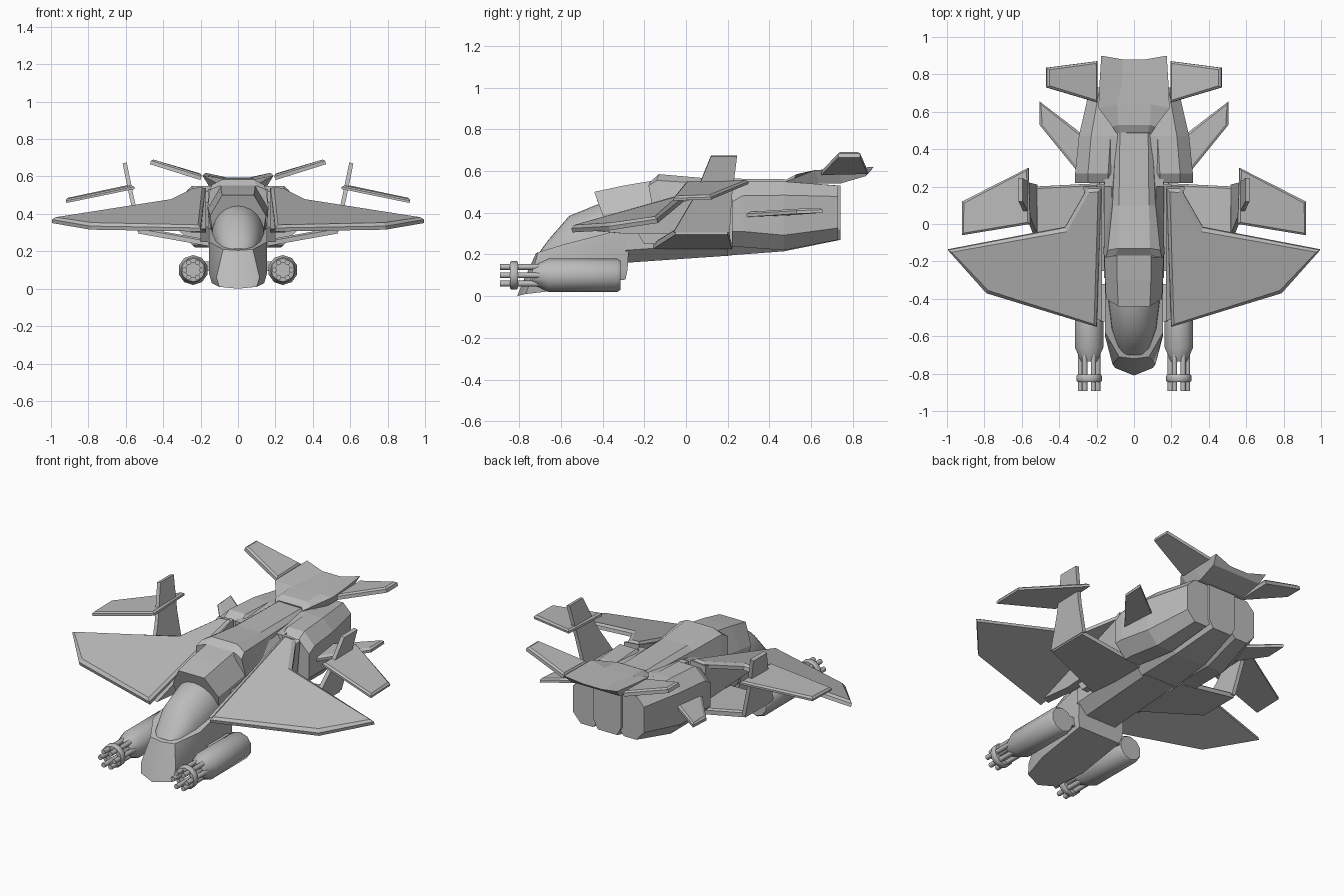
import bpy, bmesh, math
from mathutils import Vector, Matrix

if "Cube" in bpy.data.objects:
    bpy.data.objects.remove(bpy.data.objects["Cube"], do_unlink=True)

GREY = (0.5, 0.5, 0.5, 1)
hull = bpy.data.materials.new("hull grey")
hull.use_nodes = True
hull.diffuse_color = GREY
hull.node_tree.nodes["Principled BSDF"].inputs["Base Color"].default_value = GREY


def finish(name, bm, mirror=False, smooth=0):
    """Turn a bmesh into an object, optionally mirrored to the other side."""
    bmesh.ops.remove_doubles(bm, verts=bm.verts, dist=0.0005)
    bmesh.ops.recalc_face_normals(bm, faces=bm.faces)
    me = bpy.data.meshes.new(name)
    bm.to_mesh(me)
    bm.free()
    me.materials.append(hull)
    ob = bpy.data.objects.new(name, me)
    bpy.context.scene.collection.objects.link(ob)
    if smooth:
        bpy.ops.object.select_all(action="DESELECT")
        ob.select_set(True)
        bpy.context.view_layer.objects.active = ob
        bpy.ops.object.shade_smooth_by_angle(angle=math.radians(smooth))
    if mirror:
        ob.modifiers.new("Mirror", "MIRROR").use_mirror_merge = False
    return ob


def bridge(bm, rings, cap=True):
    rows = [[bm.verts.new(p) for p in ring] for ring in rings]
    n = len(rows[0])
    for a, b in zip(rows, rows[1:]):
        for i in range(n):
            j = (i + 1) % n
            bm.faces.new((a[i], a[j], b[j], b[i]))
    if cap:
        bm.faces.new(rows[0])
        bm.faces.new(rows[-1])


def hull_loft(name, rings, smooth=0):
    """Loft half rings (x >= 0, listed top to bottom) closed by symmetry."""
    bm = bmesh.new()
    bridge(bm, [r + [(-x, y, z) for x, y, z in reversed(r)] for r in rings])
    return finish(name, bm, smooth=smooth)


def plate(name, outline, thick=0.025, rim=0.015, mirror=True):
    """Thin panel with a chamfered upper rim."""
    bm = bmesh.new()
    face = bm.faces.new([bm.verts.new(p) for p in outline])
    face.normal_update()
    if face.normal.z < 0:
        face.normal_flip()
    nrm = face.normal.copy()
    low = bm.faces.new([bm.verts.new(v.co - nrm * thick) for v in face.verts])
    top, bot = list(face.verts), list(low.verts)
    for i in range(len(top)):
        j = (i + 1) % len(top)
        bm.faces.new((top[i], bot[i], bot[j], top[j]))
    bmesh.ops.inset_individual(bm, faces=[face], thickness=rim, depth=rim * 0.6)
    return finish(name, bm, mirror)


def lathe(bm, x, z, profile, sides, turn=0.0, cap=True):
    """Revolve (y, radius) pairs about an axis parallel to y."""
    rings = []
    for y, r in profile:
        angles = [turn + math.tau * k / sides for k in range(sides)]
        rings.append([(x + r * math.cos(a), y, z + r * math.sin(a)) for a in angles])
    bridge(bm, rings, cap)


# Nose tub: floor outline, then deck outline
floor = [(0.0, -0.81, 0.0), (0.1, -0.77, 0.01), (0.14, -0.6, 0.03), (0.14, -0.29, 0.08)]
deck = [(0.0, -0.72, 0.205), (0.08, -0.71, 0.21), (0.155, -0.58, 0.25), (0.155, -0.27, 0.33)]
waist = [(0.0, -0.79, 0.05), (0.115, -0.75, 0.06), (0.155, -0.6, 0.08), (0.155, -0.28, 0.13)]
bm = bmesh.new()
bridge(bm, [r + [(-x, y, z) for x, y, z in reversed(r)] for r in (floor, waist, deck)])
finish("nose_tub", bm, smooth=40)


# Canopy: arches growing toward the hood
def arch(y, width, base, top):
    return [(width * math.sin(a), y, base + (top - base) * math.cos(a))
            for a in (math.radians(15 * k) for k in range(7))]


hull_loft("canopy", [arch(-0.7, 0.05, 0.205, 0.215), arch(-0.66, 0.085, 0.21, 0.27),
                     arch(-0.56, 0.12, 0.24, 0.385), arch(-0.4, 0.14, 0.28, 0.45),
                     arch(-0.3, 0.14, 0.3, 0.46)], smooth=35)

# Overhanging hood behind the canopy
hull_loft("canopy_hood", [
    [(0.085, -0.44, 0.5), (0.15, -0.4, 0.39), (0.14, -0.38, 0.33)],
    [(0.09, -0.3, 0.53), (0.155, -0.28, 0.41), (0.15, -0.28, 0.3)],
    [(0.09, -0.12, 0.56), (0.16, -0.12, 0.44), (0.16, -0.12, 0.3)]])

# Raised spine
hull_loft("spine", [
    [(0.1, -0.17, 0.55), (0.15, -0.18, 0.53), (0.165, -0.16, 0.42)],
    [(0.085, -0.13, 0.585), (0.14, -0.14, 0.555), (0.16, -0.1, 0.42)],
    [(0.08, 0.1, 0.565), (0.115, 0.1, 0.54), (0.15, 0.1, 0.42)],
    [(0.075, 0.52, 0.56), (0.095, 0.52, 0.54), (0.12, 0.52, 0.42)]])

# Main body with keel
hull_loft("fuselage", [
    [(0.12, y, top), (0.16, y, top - 0.06), (0.16, y, low + 0.06), (0.1, y, low)]
    for y, top, low in ((-0.29, 0.44, 0.16), (0.0, 0.5, 0.18), (0.22, 0.53, 0.195))])
hull_loft("tail_body", [
    [(w, y, top), (w, y, low + 0.05), (w * 0.7, y, low)]
    for y, w, top, low in ((0.2, 0.16, 0.53, 0.195), (0.47, 0.14, 0.55, 0.215),
                           (0.74, 0.09, 0.53, 0.27))])

# Faceted engine nacelles
bm = bmesh.new()
rings = []
for y, inner, outer, low, top in ((0.22, 0.07, 0.315, 0.235, 0.52), (0.27, 0.07, 0.315, 0.235, 0.55),
                                  (0.47, 0.06, 0.295, 0.22, 0.55), (0.73, 0.05, 0.235, 0.27, 0.53)):
    cut = (outer - inner) * 0.28
    rings.append([(inner + cut, y, top), (outer - cut, y, top), (outer, y, top - cut),
                  (outer, y, low + cut * 1.1), (outer - cut, y, low), (inner + cut, y, low),
                  (inner, y, low + cut), (inner, y, top - cut)])
bridge(bm, rings)
finish("engine_nacelle", bm, mirror=True)

# Tail deck: shallow dish on top of the tail
hull_loft("tail_deck", [
    [(0.075, 0.49, 0.565), (0.09, 0.48, 0.55), (0.08, 0.5, 0.53)],
    [(0.085, 0.53, 0.585), (0.115, 0.52, 0.565), (0.1, 0.54, 0.53)],
    [(0.09, 0.64, 0.59), (0.19, 0.62, 0.605), (0.15, 0.64, 0.54)],
    [(0.065, 0.74, 0.592), (0.185, 0.74, 0.61), (0.15, 0.74, 0.54)],
    [(0.06, 0.88, 0.595), (0.175, 0.9, 0.62), (0.16, 0.86, 0.575)]])

# Wings, sloping down toward the nose
plate("main_wing", [(0.175, 0.19, 0.535), (0.25, 0.19, 0.53), (0.37, -0.02, 0.47),
                    (0.995, -0.14, 0.37), (0.79, -0.37, 0.335), (0.2, -0.55, 0.325)], 0.02, 0.022)

# Shoulder walls that carry the wing roots
bm = bmesh.new()
bridge(bm, [[(0.17, -0.52, 0.32), (0.17, 0.2, 0.54), (0.17, 0.2, 0.3), (0.17, -0.3, 0.3)],
            [(0.22, -0.5, 0.32), (0.27, 0.2, 0.53), (0.25, 0.2, 0.3), (0.22, -0.3, 0.3)]])
finish("wing_shoulder", bm, mirror=True)
bm = bmesh.new()
bridge(bm, [[(x, -0.25, 0.33), (x, 0.21, 0.46), (x, 0.21, 0.25), (x, -0.2, 0.25)]
            for x in (0.1, 0.2)])
finish("shoulder_joint", bm, mirror=True)

# Lower arms, upright fins and their winglets
plate("lower_arm", [(0.14, -0.16, 0.25), (0.53, -0.05, 0.32), (0.53, 0.2, 0.32), (0.14, 0.22, 0.25)], 0.025)
bm = bmesh.new()
fin = [(0.515, -0.06, 0.31), (0.555, 0.04, 0.48), (0.595, 0.12, 0.675),
       (0.595, 0.245, 0.675), (0.555, 0.22, 0.48), (0.515, 0.21, 0.31)]
bridge(bm, [fin, [(x + 0.022, y, z - 0.005) for x, y, z in fin]])
finish("upright_fin", bm, mirror=True)
plate("fin_winglet", [(0.565, 0.3, 0.55), (0.92, 0.12, 0.475), (0.92, -0.06, 0.47),
                      (0.555, 0.0, 0.545)], 0.012)

# Small engine fins and raised tailplanes
plate("engine_fin", [(0.25, 0.27, 0.4), (0.31, 0.29, 0.395), (0.505, 0.53, 0.41),
                     (0.505, 0.655, 0.415), (0.25, 0.46, 0.4)], 0.015)
plate("tailplane", [(0.195, 0.87, 0.605), (0.465, 0.835, 0.685), (0.465, 0.73, 0.685),
                    (0.195, 0.65, 0.6)], 0.02)

# Gun pods with rotary barrels and a hollow collar
PX, PZ = 0.24, 0.1
bm = bmesh.new()
lathe(bm, PX, PZ, [(-0.735, 0.045), (-0.66, 0.08), (-0.33, 0.08), (-0.315, 0.07)], 10, math.pi / 10)
finish("gun_pod", bm, mirror=True, smooth=40)
bm = bmesh.new()
for k in range(6):
    a = math.tau * k / 6
    lathe(bm, PX + 0.046 * math.cos(a), PZ + 0.046 * math.sin(a), [(-0.892, 0.014), (-0.68, 0.014)], 8)
finish("gun_barrels", bm, mirror=True, smooth=50)
bm = bmesh.new()
lathe(bm, PX, PZ, [(-0.845, 0.04), (-0.845, 0.062), (-0.838, 0.068), (-0.812, 0.068),
                   (-0.805, 0.062), (-0.805, 0.04), (-0.845, 0.04)], 12, cap=False)
finish("barrel_collar", bm, mirror=True, smooth=50)

# Pod pylons
bm = bmesh.new()
bmesh.ops.create_cube(bm, size=1, matrix=Matrix.Translation((0.165, -0.42, 0.12))
                      @ Matrix.Diagonal((0.07, 0.2, 0.05, 1)))
finish("pod_pylon", bm, mirror=True)
